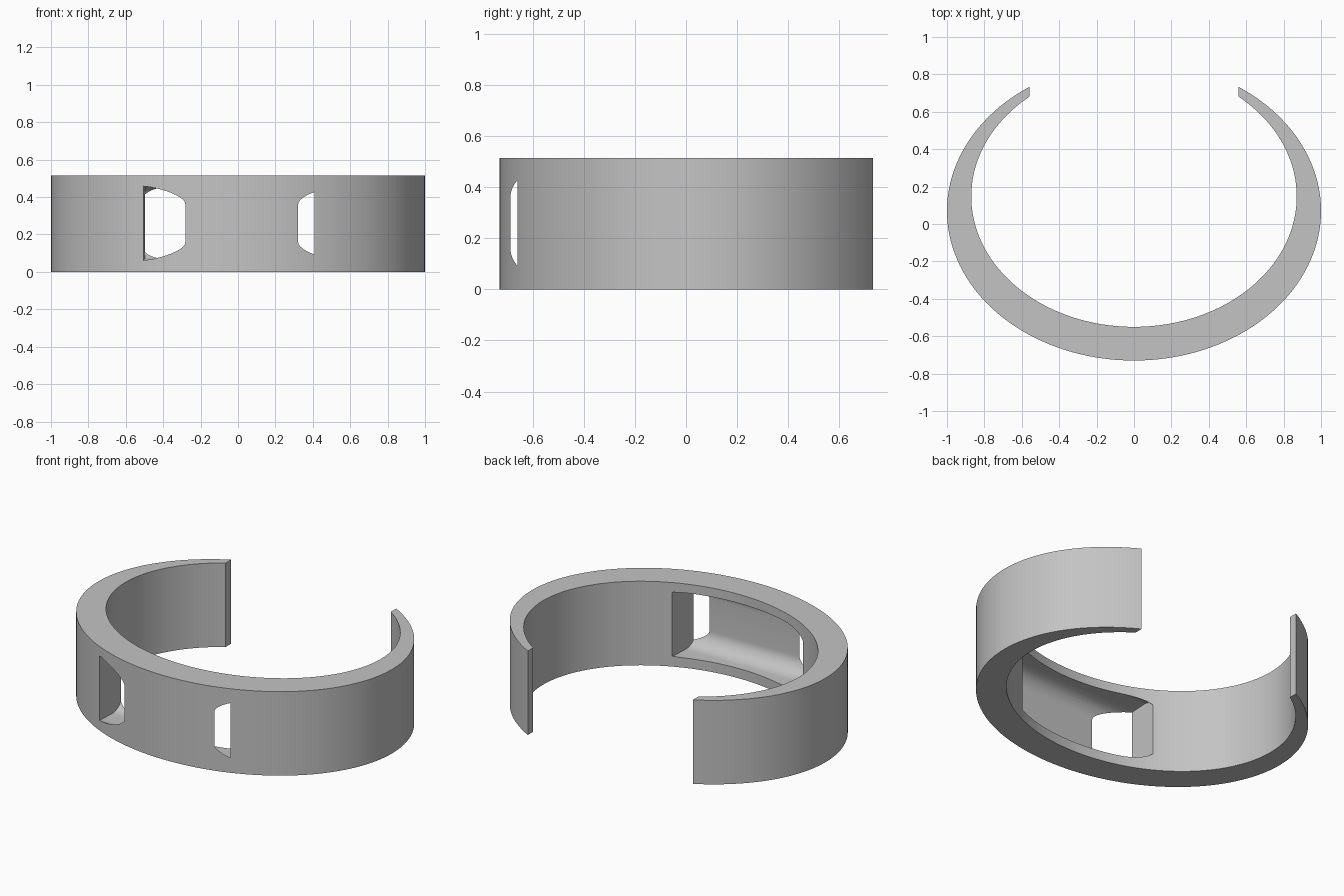
import bpy, bmesh
from math import cos, sin, acos, pi

HEIGHT = 0.515
END_X = 0.56      # the cuff ends are cut off flat at this x
SEGMENTS = 144

cube = bpy.data.objects.get("Cube")
if cube:
    bpy.data.objects.remove(cube, do_unlink=True)

grey = bpy.data.materials.new("plain grey")
grey.use_nodes = True
grey.diffuse_color = (0.55, 0.55, 0.55, 1)
grey.node_tree.nodes["Principled BSDF"].inputs["Base Color"].default_value = grey.diffuse_color


def make_object(name, bm):
    bmesh.ops.recalc_face_normals(bm, faces=bm.faces)
    mesh = bpy.data.meshes.new(name)
    bm.to_mesh(mesh)
    bm.free()
    mesh.materials.append(grey)
    obj = bpy.data.objects.new(name, mesh)
    bpy.context.collection.objects.link(obj)
    return obj


def open_ellipse(rx, ry, cy):
    """Points round the front from one cut end to the other."""
    start = acos(END_X / rx)
    sweep = pi + 2 * start
    angles = [start - sweep * i / SEGMENTS for i in range(SEGMENTS + 1)]
    return [(rx * cos(a), cy + ry * sin(a)) for a in angles]


def bridge_rings(bm, rings, closed):
    """Join consecutive four-cornered or profile rings with quads."""
    count = len(rings[0])
    for a, b in zip(rings, rings[1:]):
        for i in range(count):
            j = (i + 1) % count
            bm.faces.new((a[i], a[j], b[j], b[i]))
    if closed:
        bm.faces.new(rings[0])
        bm.faces.new(rings[-1])


# Cuff band: thick at the front, thin at the open back
bm = bmesh.new()
rings = []
for outer, inner in zip(open_ellipse(1.0, 0.80, 0.07), open_ellipse(0.87, 0.697, 0.147)):
    rings.append([bm.verts.new((*p, z)) for p, z in
                  ((outer, 0), (outer, HEIGHT), (inner, HEIGHT), (inner, 0))])
bridge_rings(bm, rings, True)
cuff = make_object("cuff_band", bm)

# Pocket cutter: rounded bar that breaks through the outer face at both ends
FRONT, BACK, LOW, HIGH, RADIUS = -0.693, -0.40, 0.06, 0.46, 0.10
profile = []
corners = ((BACK - RADIUS, HIGH - RADIUS), (FRONT + RADIUS, HIGH - RADIUS),
           (FRONT + RADIUS, LOW + RADIUS), (BACK - RADIUS, LOW + RADIUS))
for k, (cy, cz) in enumerate(corners):
    for i in range(13):
        a = (k + i / 12) * pi / 2
        profile.append((cy + RADIUS * cos(a), cz + RADIUS * sin(a)))
bm = bmesh.new()
rings = [[bm.verts.new((x + 0.05 * (y + 0.63), y + 0.017 * x, z)) for y, z in profile]
         for x in (-0.507, 0.412)]
bridge_rings(bm, rings, True)
cutter = make_object("pocket_cutter", bm)
cutter.hide_render = True

# Cut the pocket, then smooth the curved faces
cut = cuff.modifiers.new("pocket", "BOOLEAN")
cut.operation = "DIFFERENCE"
cut.solver = "EXACT"
cut.object = cutter
bpy.ops.object.select_all(action="DESELECT")
cuff.select_set(True)
bpy.context.view_layer.objects.active = cuff
bpy.ops.object.modifier_apply(modifier=cut.name)
bpy.data.objects.remove(cutter, do_unlink=True)
bpy.ops.object.shade_smooth_by_angle(angle=pi / 7)
